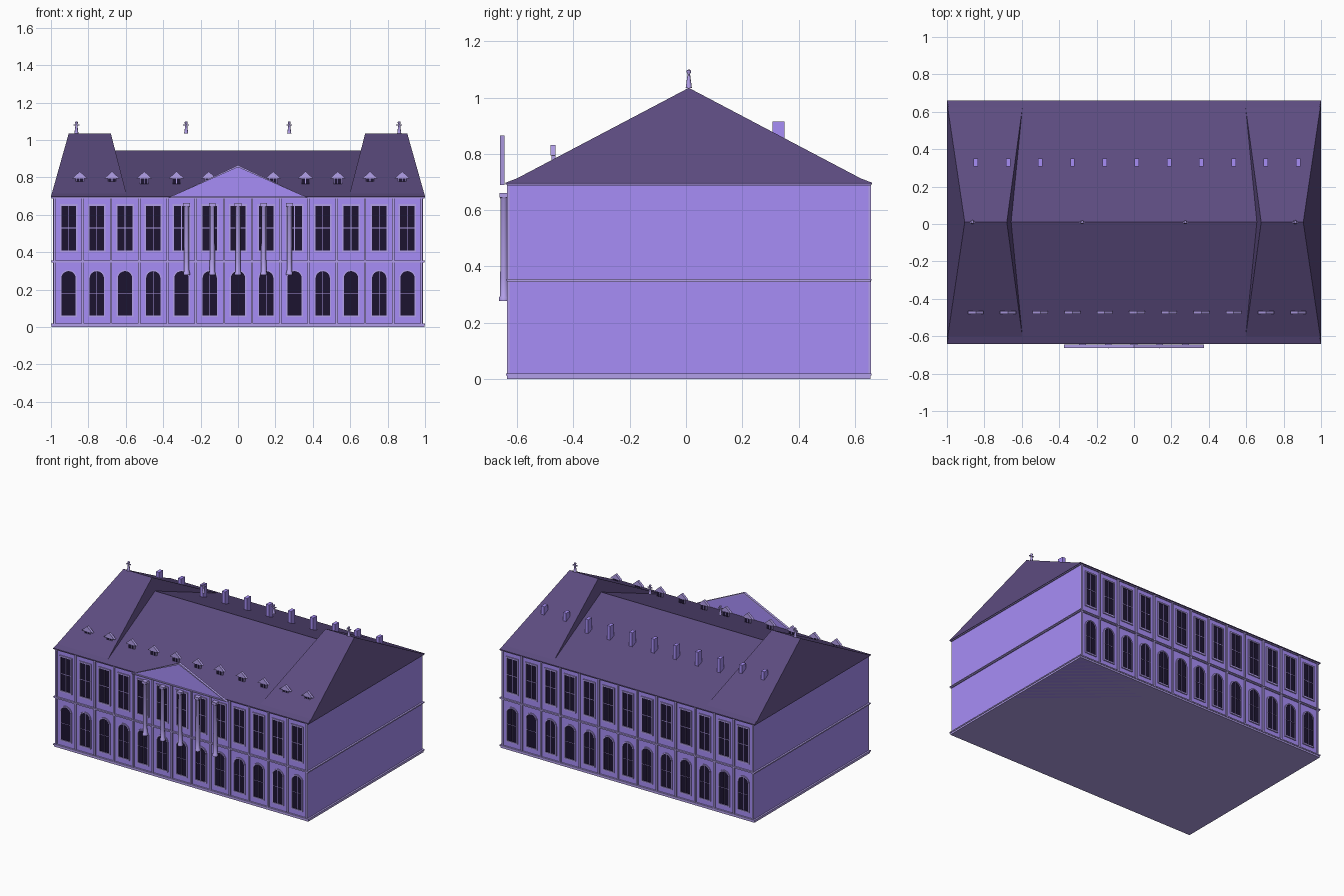
import bpy, bmesh
from math import pi, sin, cos

if "Cube" in bpy.data.objects:
    bpy.data.objects.remove(bpy.data.objects["Cube"])

CY = 0.01                      # centre line of the building in y
HD = 0.638                     # half depth of the walls


def material(name, rgb):
    m = bpy.data.materials.new(name)
    m.diffuse_color = (*rgb, 1)
    m.use_nodes = True
    m.node_tree.nodes["Principled BSDF"].inputs["Base Color"].default_value = m.diffuse_color
    return m


WALL = material("wall_lilac", (0.39, 0.27, 0.93))
TRIM = material("trim_lilac", (0.45, 0.35, 0.82))
ROOF = material("roof_purple", (0.108, 0.072, 0.215))
GLASS = material("dark_glass", (0.012, 0.007, 0.03))


def mesh_from(name, bm, mat):
    bmesh.ops.recalc_face_normals(bm, faces=bm.faces)
    me = bpy.data.meshes.new(name)
    bm.to_mesh(me)
    bm.free()
    me.materials.append(mat)
    return me


def place(name, me, loc=(0, 0, 0), rot=0):
    ob = bpy.data.objects.new(name, me)
    ob.location = loc
    ob.rotation_euler.z = rot
    bpy.context.collection.objects.link(ob)
    return ob


def add_box(bm, x0, x1, y0, y1, z0, z1):
    v = bmesh.ops.create_cube(bm, size=1)["verts"]
    for p in v:
        p.co = ((x0 + x1) / 2 + p.co.x * (x1 - x0), (y0 + y1) / 2 + p.co.y * (y1 - y0),
                (z0 + z1) / 2 + p.co.z * (z1 - z0))


def boxes(name, mat, *dims):
    bm = bmesh.new()
    for d in dims:
        add_box(bm, *d)
    return mesh_from(name, bm, mat)


def prism(name, pts, y0, y1, mat):
    """Extrude an outline in x and z along y."""
    bm = bmesh.new()
    va, vb = [[bm.verts.new((x, y, z)) for x, z in pts] for y in (y0, y1)]
    n = len(pts)
    for i in range(n):
        j = (i + 1) % n
        bm.faces.new((va[i], va[j], vb[j], vb[i]))
    bm.faces.new(va)
    bm.faces.new(vb)
    return mesh_from(name, bm, mat)


def frame(name, outer, inner, y0, y1, mat):
    """Flat surround between an outer and an inner outline."""
    bm = bmesh.new()
    loops = [[bm.verts.new((x, y, z)) for x, z in o]
             for o, y in ((outer, y0), (outer, y1), (inner, y1), (inner, y0))]
    n = len(outer)
    for k in range(4):
        a, b = loops[k], loops[(k + 1) % 4]
        for i in range(n):
            j = (i + 1) % n
            bm.faces.new((a[i], a[j], b[j], b[i]))
    return mesh_from(name, bm, mat)


def lathe(name, profile, sides, mat):
    bm = bmesh.new()
    rings = [[bm.verts.new((r * cos(2 * pi * i / sides), r * sin(2 * pi * i / sides), z))
              for i in range(sides)] for r, z in profile]
    for a, b in zip(rings, rings[1:]):
        for i in range(sides):
            j = (i + 1) % sides
            bm.faces.new((a[i], a[j], b[j], b[i])).smooth = True
    bm.faces.new(rings[0])
    bm.faces.new(rings[-1])
    me = mesh_from(name, bm, mat)
    me.set_sharp_from_angle(angle=0.8)
    return me


def rect(w, z0, z1):
    return [(-w, z0), (w, z0), (w, z1), (-w, z1)]


def arch(w, z0, top):
    zc = top - w
    return [(-w, z0), (w, z0)] + [(w * cos(pi * i / 12), zc + w * sin(pi * i / 12)) for i in range(13)]


# Walls and the bands that run round them
place("walls", boxes("walls", WALL, (-0.988, 0.988, CY - HD, CY + HD, 0, 0.69)))
for name, z0, z1, out in (("plinth", 0, 0.012, 0.008), ("plinth_moulding", 0.012, 0.020, 0.012),
                          ("string_course", 0.344, 0.350, 0.008), ("string_moulding", 0.350, 0.356, 0.012),
                          ("cornice", 0.687, 0.692, 0.008)):
    e, d = 0.988 + out, HD + out
    place(name, boxes(name, TRIM, (-e, e, CY - d, CY + d, z0, z1)))
place("eaves", boxes("eaves", ROOF, (-1, 1, CY - 0.651, CY + 0.651, 0.692, 0.698)))

# Bay parts, modelled on a wall plane at y = 0 facing -y
upper_frame = frame("upper_frame", rect(0.047, 0.40, 0.657), rect(0.039, 0.41, 0.648), -0.007, 0.002, TRIM)
upper_glass = prism("upper_glass", rect(0.039, 0.41, 0.648), -0.002, 0.002, GLASS)
upper_bars = boxes("upper_bars", TRIM, (-0.0015, 0.0015, -0.004, 0.001, 0.41, 0.648),
                   (-0.039, 0.039, -0.004, 0.001, 0.527, 0.531))
lower_frame = frame("lower_frame", arch(0.045, 0.055, 0.306), arch(0.038, 0.063, 0.299), -0.007, 0.002, TRIM)
lower_glass = prism("lower_glass", arch(0.038, 0.063, 0.299), -0.002, 0.002, GLASS)
lower_bars = boxes("lower_bars", TRIM, (-0.001, 0.001, -0.004, 0.001, 0.063, 0.299),
                   (-0.038, 0.038, -0.004, 0.001, 0.179, 0.181))
pilaster = boxes("pilaster", TRIM, (-0.006, 0.006, -0.009, 0.002, 0.02, 0.69))

STEP = 0.151
for side, y, rot in (("front", CY - HD, 0), ("back", CY + HD, pi)):
    for i in range(13):
        for me in (upper_frame, upper_glass, upper_bars, lower_frame, lower_glass, lower_bars):
            place(f"{side}_{me.name}", me, ((i - 6) * STEP, y, 0), rot)
    for i in range(14):
        place(f"{side}_pilaster", pilaster, ((i - 6.5) * STEP, y, 0), rot)


# Hipped roofs: a long low one and a taller one at each end
def hip_roof(name, x0, x1, half_y, r0, r1, zr, z0=0.698):
    bm = bmesh.new()
    base = [bm.verts.new(p) for p in ((x0, CY - half_y, z0), (x1, CY - half_y, z0),
                                      (x1, CY + half_y, z0), (x0, CY + half_y, z0))]
    a, b = bm.verts.new((r0, CY, zr)), bm.verts.new((r1, CY, zr))
    for f in ((base[0], base[1], b, a), (base[2], base[3], a, b), (base[1], base[2], b),
              (base[3], base[0], a), base[::-1]):
        bm.faces.new(f)
    place(name, mesh_from(name, bm, ROOF))


hip_roof("main_roof", -1, 1, 0.651, -0.85, 0.85, 0.945)
hip_roof("left_pavilion_roof", -1, -0.593, 0.64, -0.905, -0.68, 1.035)
hip_roof("right_pavilion_roof", 0.593, 1, 0.64, 0.68, 0.905, 1.035)

# Pediment slab with raking mouldings
tri = [(-0.355, 0.697), (0.355, 0.697), (0, 0.855)]
tri_out = [(-0.375, 0.69), (0.375, 0.69), (0, 0.866)]
place("pediment", prism("pediment", tri, -0.653, -0.645, WALL))
place("pediment_moulding", frame("pediment_moulding", tri_out, tri, -0.662, -0.645, TRIM))

# Row of tall columns in front of the middle bays
column = lathe("column", [(0.0175, 0.278), (0.0175, 0.290), (0.0145, 0.294), (0.0135, 0.36),
                          (0.0125, 0.64), (0.0155, 0.645)], 16, TRIM)
capital = boxes("capital", TRIM, (-0.018, 0.018, -0.016, 0.016, 0.645, 0.662))
for i in range(5):
    ob = place("column", column, ((i - 2) * 0.1375, -0.647, 0))
    place("capital", capital, ob.location)

# Dormers on the front slope, chimneys on the back slope
dormer_box = boxes("dormer_box", GLASS, (-0.020, 0.020, -0.476, -0.464, 0.765, 0.797))
dormer_posts = boxes("dormer_posts", TRIM, *[(x - 0.002, x + 0.002, -0.479, -0.464, 0.765, 0.797)
                                             for x in (-0.020, 0, 0.020)])
dormer_gable = prism("dormer_gable", [(-0.042, 0.794), (0.042, 0.794), (0, 0.832)], -0.482, -0.464, TRIM)
chimney = boxes("chimney", WALL, (-0.012, 0.012, 0.308, 0.35, 0.80, 0.915))
for i in range(11):
    x = 0.016 + (i - 5) * 0.1724
    for me in (dormer_box, dormer_posts, dormer_gable, chimney):
        place(me.name, me, (x, 0, 0))

# Ridge finials: flared stem, ball and cross arm
finial = lathe("finial", [(0.011, 1.035), (0.010, 1.042), (0.005, 1.08), (0.004, 1.084),
                          (0.008, 1.090), (0.008, 1.096), (0.003, 1.10)], 8, TRIM)
arms = boxes("finial_arms", TRIM, (-0.016, 0.016, -0.004, 0.004, 1.077, 1.083))
for x in (-0.864, -0.277, 0.274, 0.862):
    place("finial", finial, (x, CY, 0))
    place("finial_arms", arms, (x, CY, 0))
